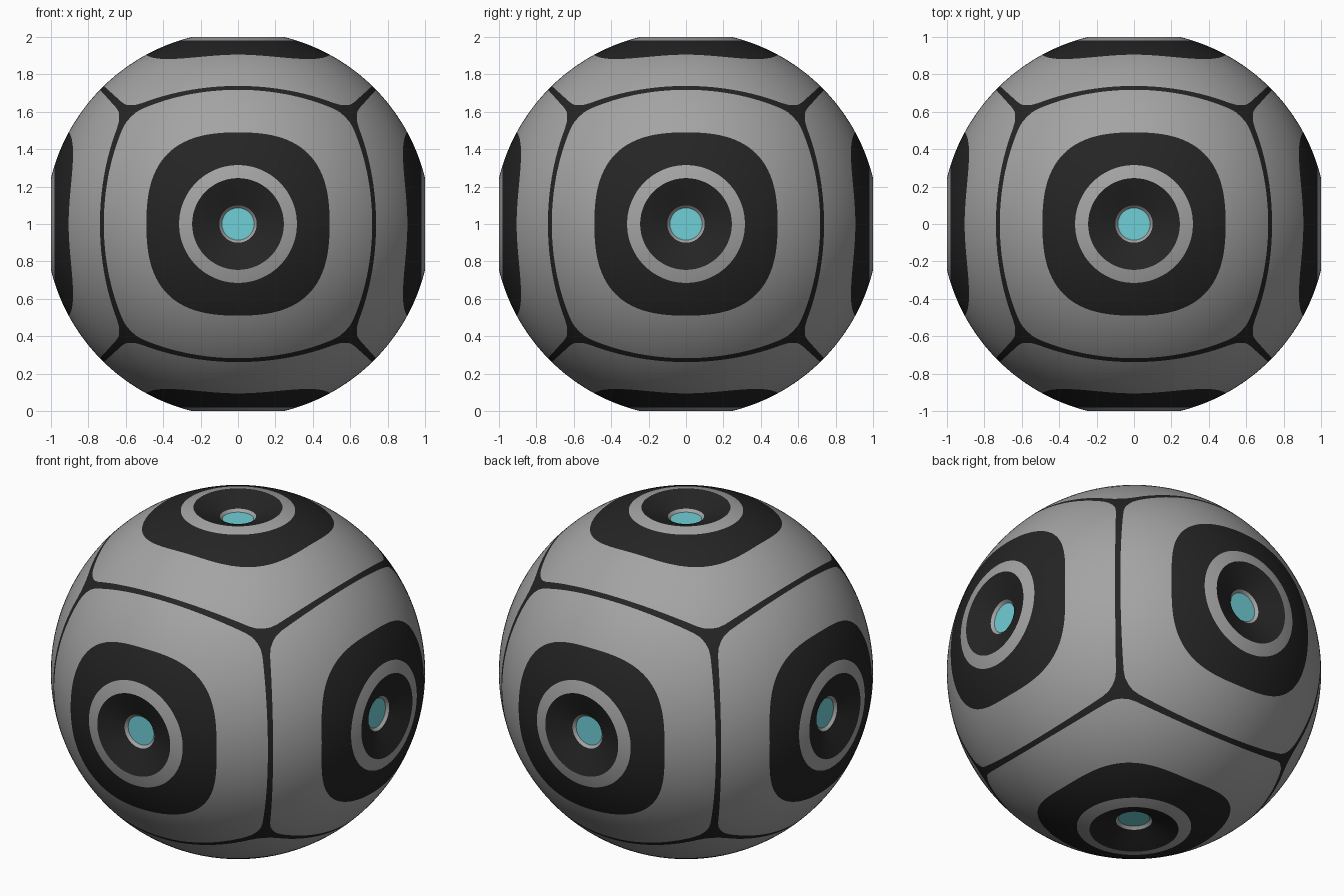
import bpy, bmesh, math
from mathutils import Vector, Matrix

if "Cube" in bpy.data.objects:
    bpy.data.objects.remove(bpy.data.objects["Cube"])

R = math.hypot(1.0, 0.245)   # sphere radius, eye openings cut it at distance 1
N = 128                      # segments round each of the six sides


def material(name, rgb):
    m = bpy.data.materials.new(name)
    m.diffuse_color = (*rgb, 1)
    m.use_nodes = True
    m.node_tree.nodes["Principled BSDF"].inputs["Base Color"].default_value = m.diffuse_color
    return m


GREY = material("panel grey", (0.37, 0.37, 0.37))
DARK = material("dark shell", (0.018, 0.018, 0.018))
CYAN = material("lens cyan", (0.16, 0.62, 0.67))
MATS = [GREY, DARK, CYAN]

SIDES = [Matrix.Rotation(math.radians(a), 3, 'X') for a in (0, 90, 180, 270)]
SIDES += [Matrix.Rotation(math.radians(a), 3, 'Y') for a in (90, -90)]


# Outlines, as distance from the side's centre on the plane of a unit cube side
def circle(r):
    t = r / math.sqrt(R * R - r * r)
    return lambda c, s: t


def dark_square(c, s):
    n = 2.9
    return 0.541 / (c ** n + s ** n) ** (1 / n)


def panel_edge(c, s):
    half, rad = 0.972, 0.18

    def dist(t):
        u, v = c * t, s * t
        a, b = u - half + rad, v - half + rad
        return (math.hypot(max(a, 0), max(b, 0)) + min(max(a, b), 0) - rad
                + 0.03 * min(u, v) ** 2)
    lo, hi = 0.5, 1.5
    for _ in range(40):
        mid = (lo + hi) / 2
        lo, hi = (mid, hi) if dist(mid) < 0 else (lo, mid)
    return lo


def cube_edge(c, s):
    return 1 / max(c, s)


def bridge(bm, inner, outer, mat):
    for i in range(N):
        j = (i + 1) % N
        f = bm.faces.new((inner[i], outer[i], outer[j], inner[j]))
        f.material_index = mat


def finish(name, bm):
    me = bpy.data.meshes.new(name)
    bm.to_mesh(me)
    bm.free()
    for m in MATS:
        me.materials.append(m)
    return add(name, me)


def add(name, me):
    ob = bpy.data.objects.new(name, me)
    ob.location = (0, 0, 1)
    bpy.context.collection.objects.link(ob)
    return ob


def smooth(ob):
    bpy.ops.object.select_all(action='DESELECT')
    ob.select_set(True)
    bpy.context.view_layer.objects.active = ob
    bpy.ops.object.shade_smooth_by_angle(angle=math.radians(25))


# Shell: ring, dark square, grey panel and seam on every side of the sphere
ANG = [2 * math.pi * i / N for i in range(N)]
BANDS = [(circle(0.245), circle(0.315), 3, 0),
         (circle(0.315), dark_square, 6, 1),
         (dark_square, panel_edge, 9, 0),
         (panel_edge, cube_edge, 2, 1)]

bm = bmesh.new()
for side in SIDES:
    prev = None
    for f0, f1, steps, mat in BANDS:
        for k in range(0 if prev is None else 1, steps + 1):
            row = []
            for a in ANG:
                c, s = math.cos(a), math.sin(a)
                t0, t1 = f0(abs(c), abs(s)), f1(abs(c), abs(s))
                t = t0 + (t1 - t0) * k / steps
                p = Vector((c * t, s * t, 1)).normalized() * R
                row.append(bm.verts.new(side @ p))
            if prev:
                bridge(bm, prev, row, mat)
            prev = row
bmesh.ops.remove_doubles(bm, verts=bm.verts, dist=1e-4)
shell = finish("shell", bm)
smooth(shell)

# Eye: sunken dark cone, grey rim and cyan lens, the same on every side
bm = bmesh.new()
profile = [(0.086, 0.930), (0.100, 0.945), (0.172, 0.974), (0.245, 1.0)]
rows = [[bm.verts.new((r * math.cos(a), r * math.sin(a), z)) for a in ANG]
        for r, z in profile]
bm.faces.new(rows[0]).material_index = 2
for k, mat in enumerate((0, 1, 1)):
    bridge(bm, rows[k], rows[k + 1], mat)
eye = finish("eye_1", bm)
smooth(eye)
for n, side in enumerate(SIDES[1:], 2):
    ob = add("eye_%d" % n, eye.data)
    ob.rotation_euler = side.to_euler()
    for mod in eye.modifiers:    # keep the same edge shading
        new = ob.modifiers.new(mod.name, mod.type)
        if mod.type == 'NODES':
            new.node_group = mod.node_group
